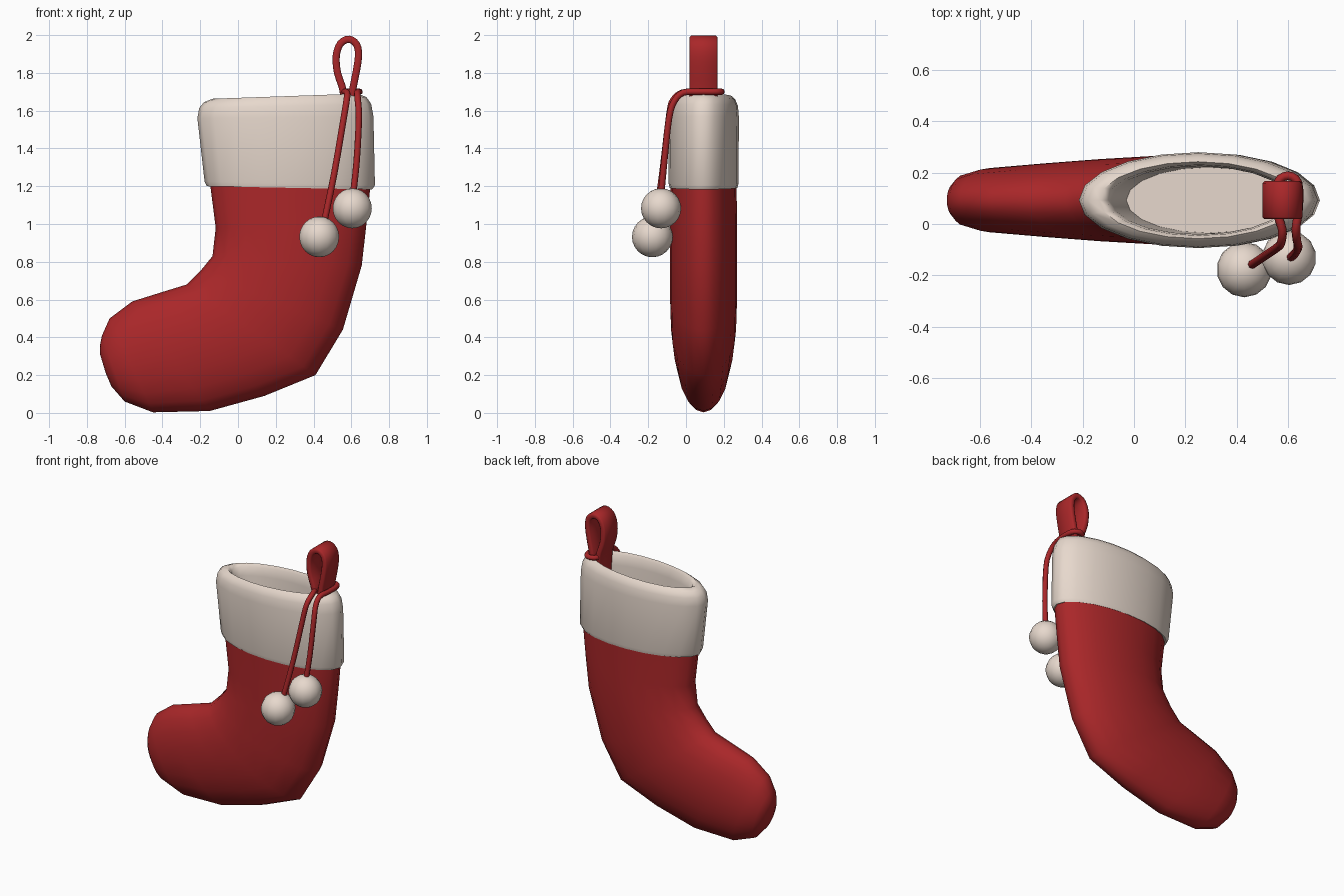
import bpy, bmesh, math
from mathutils import Vector

if "Cube" in bpy.data.objects:
    bpy.data.objects.remove(bpy.data.objects["Cube"])

CY = 0.093  # centre plane of the stocking


def material(name, rgb):
    m = bpy.data.materials.new(name)
    m.diffuse_color = (*rgb, 1)
    m.use_nodes = True
    m.node_tree.nodes["Principled BSDF"].inputs["Base Color"].default_value = m.diffuse_color
    return m


RED = material("red felt", (0.40, 0.02, 0.022))
CREAM = material("cream fleece", (0.80, 0.69, 0.61))


def finish(bm, name, mat, angle=60):
    bmesh.ops.recalc_face_normals(bm, faces=bm.faces[:])
    me = bpy.data.meshes.new(name)
    bm.to_mesh(me)
    bm.free()
    me.materials.append(mat)
    ob = bpy.data.objects.new(name, me)
    bpy.context.collection.objects.link(ob)
    bpy.ops.object.select_all(action='DESELECT')
    ob.select_set(True)
    bpy.context.view_layer.objects.active = ob
    bpy.ops.object.shade_smooth_by_angle(angle=math.radians(angle))
    return ob


def skin(bm, rings, cap_start=False, cap_end=False):
    """Bridge successive rings of points with quads."""
    vs = [[bm.verts.new(p) for p in r] for r in rings]
    n = len(vs[0])
    for a, b in zip(vs, vs[1:]):
        for i in range(n):
            j = (i + 1) % n
            bm.faces.new((a[i], a[j], b[j], b[i]))
    if cap_start:
        bm.faces.new(vs[0])
    if cap_end:
        bm.faces.new(vs[-1])


def section(xa, za, xb, zb, hy, n=20):
    """Elliptical ring between a toe-side point and a heel-side point."""
    a, b = Vector((xa, CY, za)), Vector((xb, CY, zb))
    mid, half = (a + b) / 2, (b - a) / 2
    return [mid + half * math.cos(t) + Vector((0, hy * math.sin(t), 0))
            for t in (2 * math.pi * i / n for i in range(n))]


def smooth_path(pts, steps=4):
    """Catmull-Rom curve through the points."""
    p = [Vector(q) for q in pts]
    p = [2 * p[0] - p[1]] + p + [2 * p[-1] - p[-2]]
    out = []
    for a, b, c, d in zip(p, p[1:], p[2:], p[3:]):
        for k in range(steps):
            t = k / steps
            out.append(0.5 * (2 * b + (c - a) * t + (2 * a - 5 * b + 4 * c - d) * t * t
                              + (3 * b - a - 3 * c + d) * t ** 3))
    return out + [p[-2]]


# Red sock body, cuff to toe
sock = [(-0.14, 1.25, 0.70, 1.25, 0.175), (-0.145, 1.19, 0.70, 1.19, 0.175),
        (-0.118, 0.98, 0.68, 1.0, 0.177), (-0.135, 0.83, 0.655, 0.78, 0.178),
        (-0.20, 0.75, 0.555, 0.44, 0.177), (-0.27, 0.68, 0.41, 0.20, 0.172),
        (-0.41, 0.637, 0.14, 0.09, 0.16), (-0.56, 0.59, -0.15, 0.01, 0.143),
        (-0.68, 0.50, -0.45, 0.003, 0.125), (-0.72, 0.41, -0.60, 0.06, 0.10),
        (-0.73, 0.36, -0.67, 0.14, 0.065), (-0.73, 0.31, -0.70, 0.21, 0.03)]
bm = bmesh.new()
skin(bm, [section(*s) for s in sock], cap_end=True)
finish(bm, "sock_body", RED)

# Fleece cuff: outer wall, rounded rim, inner lining and floor
cuff = [(-0.14, 1.205, 0.69, 1.19, 0.165), (-0.165, 1.20, 0.71, 1.183, 0.179),
        (-0.177, 1.225, 0.725, 1.205, 0.185), (-0.215, 1.56, 0.717, 1.57, 0.187),
        (-0.205, 1.615, 0.705, 1.635, 0.182), (-0.18, 1.645, 0.68, 1.672, 0.168),
        (-0.135, 1.663, 0.635, 1.69, 0.15), (-0.105, 1.645, 0.61, 1.672, 0.138),
        (-0.09, 1.59, 0.60, 1.60, 0.133), (-0.03, 1.24, 0.60, 1.24, 0.128)]
bm = bmesh.new()
skin(bm, [section(*s) for s in cuff], cap_end=True)
finish(bm, "fleece_cuff", CREAM)

# Hanging loop: flat ribbon with rounded edges swept in the xz plane
path = smooth_path([(0.568, 0, 1.56), (0.558, 0, 1.70), (0.527, 0, 1.80), (0.520, 0, 1.89),
                    (0.543, 0, 1.956), (0.588, 0, 1.978), (0.628, 0, 1.95),
                    (0.638, 0, 1.89), (0.625, 0, 1.80), (0.606, 0, 1.70), (0.596, 0, 1.56)], 3)
profile = [(-0.074, -0.010), (-0.066, -0.019), (0.066, -0.019), (0.074, -0.010),
           (0.074, 0.010), (0.066, 0.019), (-0.066, 0.019), (-0.074, 0.010)]
rings = []
for i, p in enumerate(path):
    t = (path[min(i + 1, len(path) - 1)] - path[max(i - 1, 0)]).normalized()
    nrm = Vector((-t.z, 0, t.x))
    rings.append([p + Vector((0, CY + w, 0)) + nrm * h for w, h in profile])
bm = bmesh.new()
skin(bm, rings, True, True)
finish(bm, "hanging_loop", RED)

# Cord looped round the ribbon, both ends hanging over the front
path = smooth_path([(0.45, -0.165, 0.98), (0.51, -0.125, 1.27), (0.563, -0.088, 1.58),
                    (0.575, -0.068, 1.655), (0.578, -0.02, 1.695), (0.555, 0.06, 1.70),
                    (0.56, 0.16, 1.70), (0.60, 0.188, 1.70), (0.64, 0.16, 1.70),
                    (0.642, 0.06, 1.70), (0.632, -0.015, 1.695), (0.635, -0.062, 1.65),
                    (0.640, -0.09, 1.56), (0.628, -0.115, 1.33), (0.605, -0.135, 1.12)], 3)
rings = []
side = None
for i, p in enumerate(path):
    t = (path[min(i + 1, len(path) - 1)] - path[max(i - 1, 0)]).normalized()
    side = side or Vector((1, 0, 0))
    side = (side - t * side.dot(t)).normalized()
    up = t.cross(side)
    rings.append([p + 0.017 * (side * math.cos(a) + up * math.sin(a))
                  for a in (2 * math.pi * k / 8 for k in range(8))])
bm = bmesh.new()
skin(bm, rings, True, True)
finish(bm, "tie_cord", RED)

# Pompoms on the cord ends
for name, c, r in (("pompom_low", (0.43, -0.178, 0.932), 0.108),
                   ("pompom_high", (0.605, -0.132, 1.083), 0.106)):
    bm = bmesh.new()
    bmesh.ops.create_uvsphere(bm, u_segments=14, v_segments=12, radius=r)
    bmesh.ops.translate(bm, verts=bm.verts[:], vec=c)
    finish(bm, name, CREAM)
